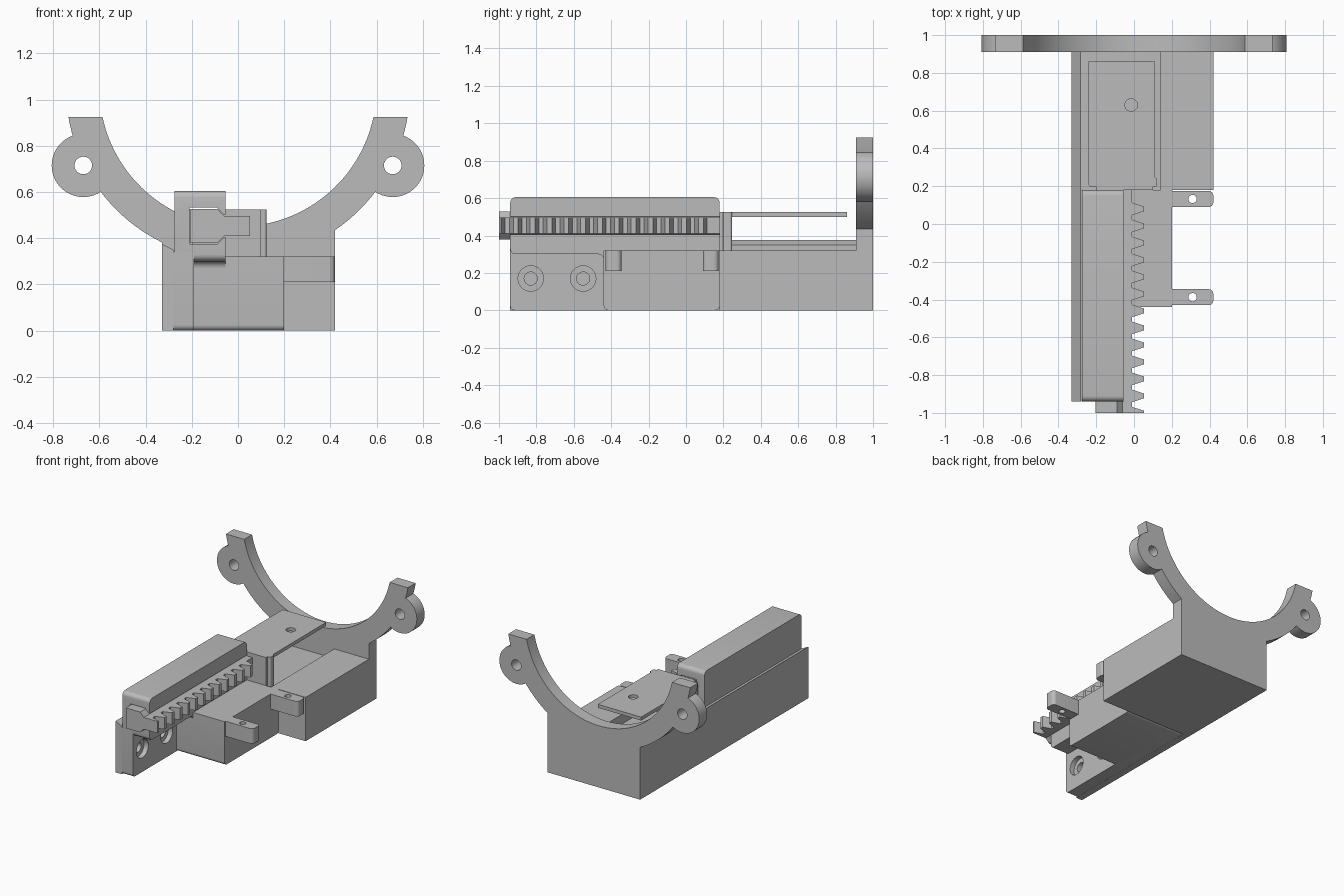
import bpy, bmesh, math
from mathutils import Vector

if "Cube" in bpy.data.objects:
    bpy.data.objects.remove(bpy.data.objects["Cube"])

grey = bpy.data.materials.new("plain_grey")
grey.use_nodes = True
GREY = (0.5, 0.5, 0.5, 1)
grey.diffuse_color = GREY
grey.node_tree.nodes["Principled BSDF"].inputs["Base Color"].default_value = GREY


def prism(name, pts, axis, lo, hi):
    """Extrude a 2D outline along an axis (outline uses the other two axes in order)."""
    i = "xyz".index(axis)
    bm = bmesh.new()
    ring = []
    for p in pts:
        co = list(p)
        co.insert(i, lo)
        ring.append(bm.verts.new(co))
    face = bm.faces.new(ring)
    out = bmesh.ops.extrude_face_region(bm, geom=[face])
    step = Vector((0, 0, 0))
    step[i] = hi - lo
    bmesh.ops.translate(bm, vec=step, verts=[g for g in out["geom"] if isinstance(g, bmesh.types.BMVert)])
    bmesh.ops.recalc_face_normals(bm, faces=bm.faces)
    mesh = bpy.data.meshes.new(name)
    bm.to_mesh(mesh)
    bm.free()
    mesh.materials.append(grey)
    ob = bpy.data.objects.new(name, mesh)
    bpy.context.collection.objects.link(ob)
    return ob


def arc(a, b, r, start, end, n=8):
    """Points on an arc, angles in radians."""
    return [(a + r * math.cos(start + (end - start) * k / n),
             b + r * math.sin(start + (end - start) * k / n)) for k in range(n + 1)]


def circle(a, b, r, n=40):
    return arc(a, b, r, 0, math.tau, n)[:-1]


def rounded(a0, a1, b0, b1, radii=(0, 0, 0, 0)):
    """Rectangle outline; radii for upper right, upper left, lower left, lower right."""
    corners = [(a1, b1, -1, -1), (a0, b1, 1, -1), (a0, b0, 1, 1), (a1, b0, -1, 1)]
    pts = []
    for k, ((a, b, sa, sb), r) in enumerate(zip(corners, radii)):
        q = k * math.pi / 2
        pts += arc(a + sa * r, b + sb * r, r, q, q + math.pi / 2, 6) if r else [(a, b)]
    return pts


def box(name, x0, x1, y0, y1, z0, z1):
    return prism(name, rounded(x0, x1, y0, y1), "z", z0, z1)


def combine(ob, other, operation):
    """Boolean with a temporary tool object."""
    mod = ob.modifiers.new("combine", "BOOLEAN")
    mod.operation, mod.solver, mod.object = operation, "EXACT", other
    bpy.context.view_layer.objects.active = ob
    bpy.ops.object.modifier_apply(modifier=mod.name)
    bpy.data.objects.remove(other)


# Cradle plate at the back: open half ring standing on a rectangular foot
CZ, INNER, OUTER, TOP = 1.05, 0.6, 0.745, 0.925
PI, TAU = math.pi, math.tau
tip_out = math.asin((CZ - TOP) / OUTER)
tip_in = math.asin((CZ - TOP) / INNER)
outline = arc(0, CZ, OUTER, PI + tip_out, PI + math.acos(0.33 / OUTER), 20)
outline += [(-0.33, 0), (0.42, 0)]
outline += arc(0, CZ, OUTER, TAU - math.acos(0.42 / OUTER), TAU - tip_out, 20)
outline += arc(0, CZ, INNER, TAU - tip_in, PI + tip_in, 64)
cradle = prism("cradle_plate", outline, "y", 0.91, 1.0)
for side in (-1, 1):
    combine(cradle, prism("ear", circle(side * 0.67, 0.715, 0.137), "y", 0.91, 1.0), "UNION")
for side in (-1, 1):
    combine(cradle, prism("ear_hole", circle(side * 0.67, 0.715, 0.038), "y", 0.8, 1.1), "DIFFERENCE")

# Base: pocket floor, right rail and long left wall with a sloping top
box("pocket_floor", -0.28, 0.14, 0.18, 0.91, 0, 0.25)
box("right_rail", 0.14, 0.42, 0.18, 0.91, 0, 0.32)
prism("left_wall", [(-0.33, 0), (-0.28, 0), (-0.28, 0.35), (-0.33, 0.375)], "y", -0.94, 0.91)

# Front block with a rounded front end
R = 0.025
prism("front_block", rounded(-0.44, 0.18, 0, 0.32, (0, 0, R, R)), "x", -0.19, 0.2)
prism("block_fillet", arc(-0.47, 0.27, 0.03, PI / 2, 0) + [(-0.43, 0.27), (-0.43, 0.31), (-0.47, 0.31)],
      "x", -0.19, -0.055)

# Mounting plate with two counterbored screw holes
plate = prism("mounting_plate", rounded(-0.94, 0.18, 0, 0.34, (0, 0, R, R)), "x", -0.279, -0.19)
for y in (-0.83, -0.55):
    combine(plate, prism("bore", circle(y, 0.17, 0.068), "x", -0.225, -0.1), "DIFFERENCE")
    combine(plate, prism("hole", circle(y, 0.17, 0.035), "x", -0.4, -0.1), "DIFFERENCE")

# Side tabs with screw holes
for name, y0, y1 in (("front_tab", -0.43, -0.345), ("rear_tab", 0.09, 0.175)):
    tab = prism(name, rounded(0.19, 0.42, y0, y1, (R, 0, 0, R)), "z", 0.21, 0.32)
    combine(tab, prism("tab_hole", circle(0.31, (y0 + y1) / 2, 0.022, 24), "z", 0.1, 0.4), "DIFFERENCE")

# Rack housing with a keyed channel along its length
def key_section(gap, x_end):
    mid, tall, low = 0.453, 0.074 + gap, 0.043 + gap
    upper = [(-0.205 - gap, tall), (-0.09, tall), (-0.06, low), (x_end, low)]
    return [(x, mid + z) for x, z in upper] + [(x, mid - z) for x, z in reversed(upper)]

housing = prism("rack_housing", rounded(-0.94, 0.18, 0.3, 0.605, (0.03, 0.03, 0.03, 0)), "x", -0.275, -0.055)
combine(housing, prism("channel", key_section(0.005, 0.1), "y", -1.1, 0.3), "DIFFERENCE")

# Sliding rack: keyed bar plus a row of teeth
prism("rack_bar", key_section(0, -0.01), "y", -1.0, 0.18)
PITCH, ROOT, TIP = 0.09, -0.012, 0.052
teeth = [(-0.03, -1.0), (TIP, -1.0), (TIP, -0.988), (ROOT, -0.968)]
for k in range(1, 13):
    y = -1.0 + PITCH * k
    teeth += [(ROOT, y - 0.034), (TIP, y - 0.013), (TIP, y + 0.013), (ROOT, y + 0.034)]
teeth += [(ROOT, 0.165), (-0.03, 0.165)]
prism("rack_teeth", teeth, "z", 0.41, 0.496)

# Raised cover: upright end plate, short neck and thin top plate with a hole
prism("cover_upright", rounded(-0.24, 0.123, 0.198, 0.245, (0.01,) * 4), "z", 0.25, 0.525)
box("cover_neck", -0.2, 0.1, 0.18, 0.2, 0.32, 0.525)
cover = box("cover_plate", -0.24, 0.11, 0.24, 0.86, 0.5, 0.525)
combine(cover, prism("cover_hole", circle(-0.015, 0.63, 0.033), "z", 0.4, 0.6), "DIFFERENCE")

# Smooth curved faces, keep sharp edges
bpy.ops.object.select_all(action="DESELECT")
for ob in bpy.context.collection.objects:
    if ob.type == "MESH":
        ob.select_set(True)
        bpy.context.view_layer.objects.active = ob
bpy.ops.object.shade_smooth_by_angle(angle=math.radians(30))
